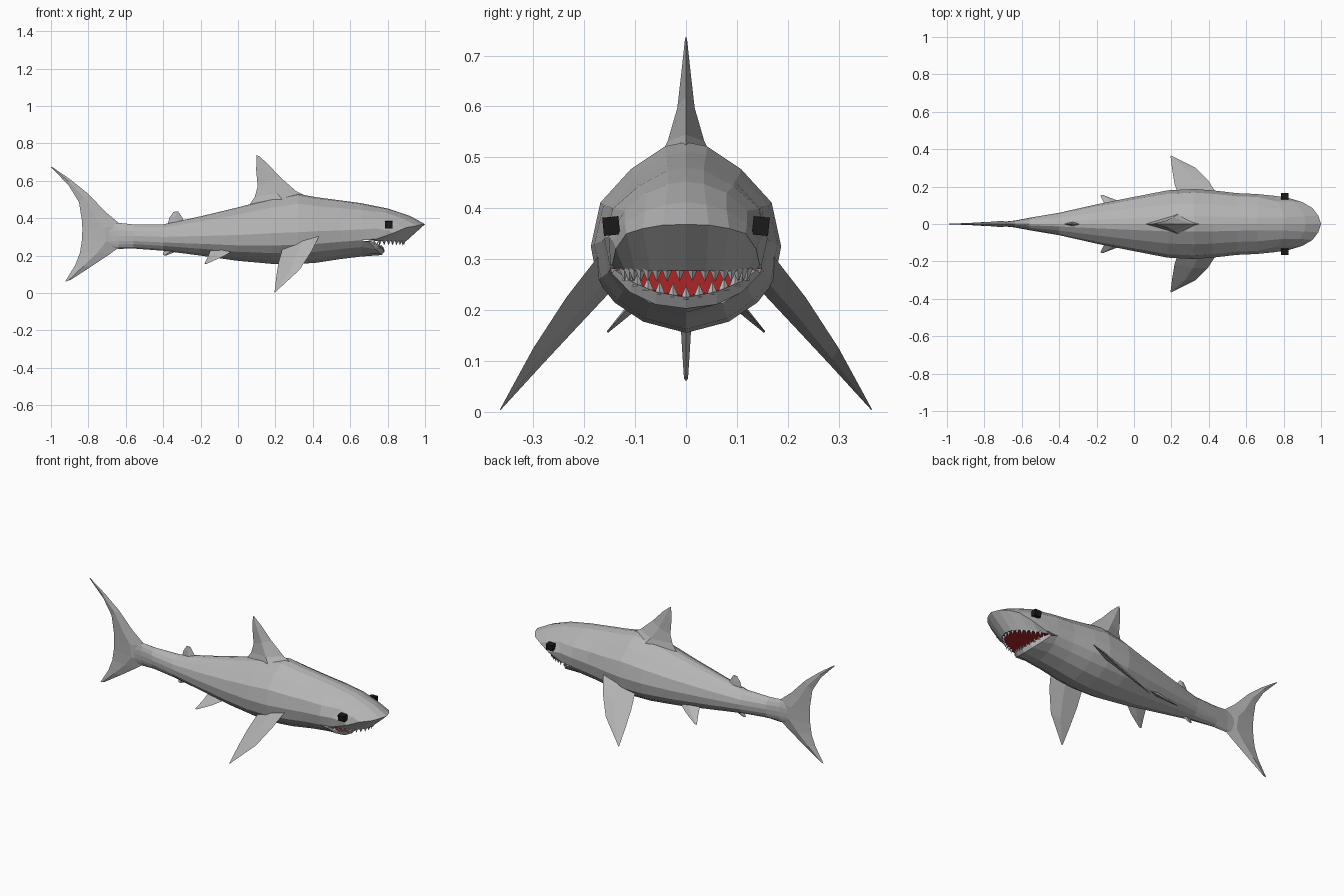
import bpy, bmesh, math
from mathutils import Vector, Matrix

if "Cube" in bpy.data.objects:
    bpy.data.objects.remove(bpy.data.objects["Cube"])


def material(name, rgb):
    m = bpy.data.materials.new(name)
    m.diffuse_color = (*rgb, 1)
    m.use_nodes = True
    m.node_tree.nodes["Principled BSDF"].inputs["Base Color"].default_value = m.diffuse_color
    return m


GREY = material("skin grey", (0.46, 0.46, 0.46))
RED = material("mouth red", (0.42, 0.018, 0.02))
BLACK = material("eye black", (0.01, 0.01, 0.01))
TOOTH = material("tooth grey", (0.52, 0.52, 0.52))


def finish(name, bm, mats):
    bmesh.ops.recalc_face_normals(bm, faces=bm.faces)
    me = bpy.data.meshes.new(name)
    bm.to_mesh(me)
    bm.free()
    for m in mats:
        me.materials.append(m)
    ob = bpy.data.objects.new(name, me)
    bpy.context.collection.objects.link(ob)
    return ob


def flip(p):
    return (p[0], -p[1], p[2])


def loft(bm, rows, closed):
    """Bridge rows of points; returns vertex rows and the strips of faces."""
    vs = [[bm.verts.new(p) for p in r] for r in rows]
    n = len(rows[0])
    strips = []
    for a, b in zip(vs, vs[1:]):
        strips.append([bm.faces.new((a[i], a[(i + 1) % n], b[(i + 1) % n], b[i]))
                       for i in range(n if closed else n - 1)])
    return vs, strips


# ---- body: rings along x ----
def half_ring(x, top, bot, w, zw):
    h, d = top - zw, zw - bot
    shape = [(0, 1), (.22, .96), (.58, .74), (.9, .42), (1, 0),
             (.93, -.4), (.75, -.65), (.45, -.87), (0, -1)]
    return [(x, w * a, zw + b * (h if b > 0 else d)) for a, b in shape]


stations = [(-.74, .35, .25, .008, .30), (-.64, .375, .236, .018, .305),
            (-.56, .367, .238, .033, .305), (-.40, .367, .226, .06, .30),
            (-.20, .41, .20, .105, .305), (0, .458, .172, .145, .31),
            (.18, .505, .156, .18, .32), (.32, .53, .155, .187, .325),
            (.42, .512, .162, .18, .33), (.55, .495, .182, .165, .335),
            (.66, .48, .195, .16, .34)]
halves = [half_ring(*s) for s in stations]
bm = bmesh.new()
vs, _ = loft(bm, [h + [flip(p) for p in h[-2:0:-1]] for h in halves], True)
bm.faces.new(vs[0])
bm.faces.new(vs[-1]).material_index = 1
finish("body", bm, [GREY, RED])
neck = halves[-1]


# ---- head and jaw: shells mirrored about the centre line ----
def shell(name, rows, red_strips):
    full = [[flip(p) for p in r[:0:-1]] + r for r in rows]
    bm = bmesh.new()
    vs, strips = loft(bm, full, False)
    for i in red_strips:
        for f in strips[i]:
            f.material_index = 1
    # close the hidden back and the two ends
    a, b = vs[-1], vs[0]
    for i in range(len(a) - 1):
        bm.faces.new((a[i], a[i + 1], b[i + 1], b[i]))
    for i in (0, -1):
        bm.faces.new([r[i] for r in vs])
    finish(name, bm, [GREY, RED])


upper_lip = [(.90, 0, .278), (.89, .04, .277), (.865, .07, .277),
             (.82, .10, .277), (.77, .12, .278), (.71, .138, .28)]
shell("head", [
    neck[:6],
    [(.80, 0, .452), (.80, .035, .448), (.79, .08, .43),
     (.77, .12, .395), (.74, .152, .345), (.71, .148, .285)],
    [(.92, 0, .412), (.91, .04, .407), (.89, .08, .395),
     (.85, .12, .37), (.80, .144, .335), (.725, .147, .29)],
    [(1, 0, .368), (.985, .045, .367), (.955, .085, .36),
     (.90, .117, .35), (.83, .138, .32), (.735, .145, .287)],
    upper_lip,
    [(.665, y, .288) for y in (0, .03, .06, .08, .10, .12)]], [4])

lower_lip = [(.785, 0, .225), (.775, .06, .236), (.75, .105, .255), (.71, .14, .279)]
shell("lower_jaw", [
    neck[:4:-1],
    [(.768, 0, .203), (.76, .06, .211), (.735, .11, .235), (.70, .146, .272)],
    lower_lip,
    [(.765, 0, .222), (.755, .05, .232), (.732, .092, .25), (.70, .127, .278)],
    [(.665, 0, .228), (.665, .05, .235), (.665, .09, .25), (.665, .12, .278)]], [3])


# ---- teeth: small pyramids spaced along each lip ----
def teeth(name, lip, count, radius, height, up):
    path = [Vector(flip(p)) for p in lip[:0:-1]] + [Vector(p) for p in lip]
    lengths = [(b - a).length for a, b in zip(path, path[1:])]
    bm = bmesh.new()
    for k in range(count):
        t = sum(lengths) * (.12 + .76 * k / (count - 1))
        i = 0
        while t > lengths[i]:
            t -= lengths[i]
            i += 1
        p = path[i].lerp(path[i + 1], t / lengths[i])
        p.x -= .01
        p.z += up * (height / 2 - .004)
        rot = Matrix.Rotation(0 if up > 0 else math.pi, 4, 'X')
        bmesh.ops.create_cone(bm, cap_ends=True, segments=4, radius1=radius,
                              radius2=0, depth=height,
                              matrix=Matrix.Translation(p) @ rot)
    finish(name, bm, [TOOTH])


teeth("upper_teeth", upper_lip, 16, .011, .026, -1)
teeth("lower_teeth", lower_lip, 11, .011, .028, 1)


# ---- fins: diamond sections from leading to trailing edge ----
def fin(name, sections, normal=(0, 1, 0), mirror=False):
    n = Vector(normal).normalized()
    for side in ((1, -1) if mirror else (1,)):
        rows = []
        for lead, trail, thick in sections:
            a, b = Vector(lead), Vector(trail)
            m = a.lerp(b, .45)
            rows.append([Vector((p.x, p.y * side, p.z))
                         for p in (a, m + n * thick, b, m - n * thick)])
        bm = bmesh.new()
        vs, _ = loft(bm, rows, True)
        bm.faces.new(vs[0])
        bm.faces.new(vs[-1])
        label = name if not mirror else name + ("_left" if side > 0 else "_right")
        finish(label, bm, [GREY])


def flat(rows):
    return [((a, 0, b), (c, 0, d), t) for a, b, c, d, t in rows]


fin("dorsal_fin", flat([
    (.40, .50, .06, .47, .06), (.31, .545, .09, .515, .036),
    (.225, .62, .105, .57, .017), (.16, .69, .097, .66, .008),
    (.115, .73, .10, .737, .002)]))
fin("tail_fin", flat([
    (-.995, .675, -1, .673, .001), (-.90, .61, -.905, .575, .005),
    (-.80, .53, -.85, .485, .008), (-.71, .435, -.835, .39, .012),
    (-.62, .36, -.832, .34, .016), (-.60, .27, -.835, .28, .016),
    (-.68, .212, -.845, .215, .012), (-.79, .138, -.87, .15, .009),
    (-.895, .07, -.925, .06, .004)]))
fin("second_dorsal_fin", flat([
    (-.285, .38, -.375, .37, .012), (-.305, .415, -.365, .405, .007),
    (-.32, .436, -.345, .434, .003)]))
fin("anal_fin", flat([
    (-.30, .235, -.385, .24, .012), (-.355, .212, -.40, .215, .006),
    (-.385, .20, -.402, .203, .002)]))
fin("pectoral_fin", [
    ((.44, .165, .315), (.24, .14, .245), .014),
    ((.395, .235, .225), (.217, .215, .165), .012),
    ((.33, .30, .125), (.205, .285, .09), .008),
    ((.20, .365, .005), (.195, .364, .004), .001)], (0, .75, .65), True)
fin("pelvic_fin", [
    ((-.01, .085, .235), (-.145, .07, .235), .012),
    ((-.08, .122, .195), (-.16, .11, .195), .008),
    ((-.165, .155, .157), (-.18, .153, .157), .002)], (0, .6, .8), True)

# ---- eyes: slightly turned blocks ----
for side, label in ((1, "eye_left"), (-1, "eye_right")):
    bm = bmesh.new()
    bmesh.ops.create_cube(bm, size=1, matrix=Matrix.Translation((.806, side * .147, .365))
                          @ Matrix.Rotation(side * -.1, 4, 'X')
                          @ Matrix.Diagonal((.042, .032, .036, 1)))
    finish(label, bm, [BLACK])
